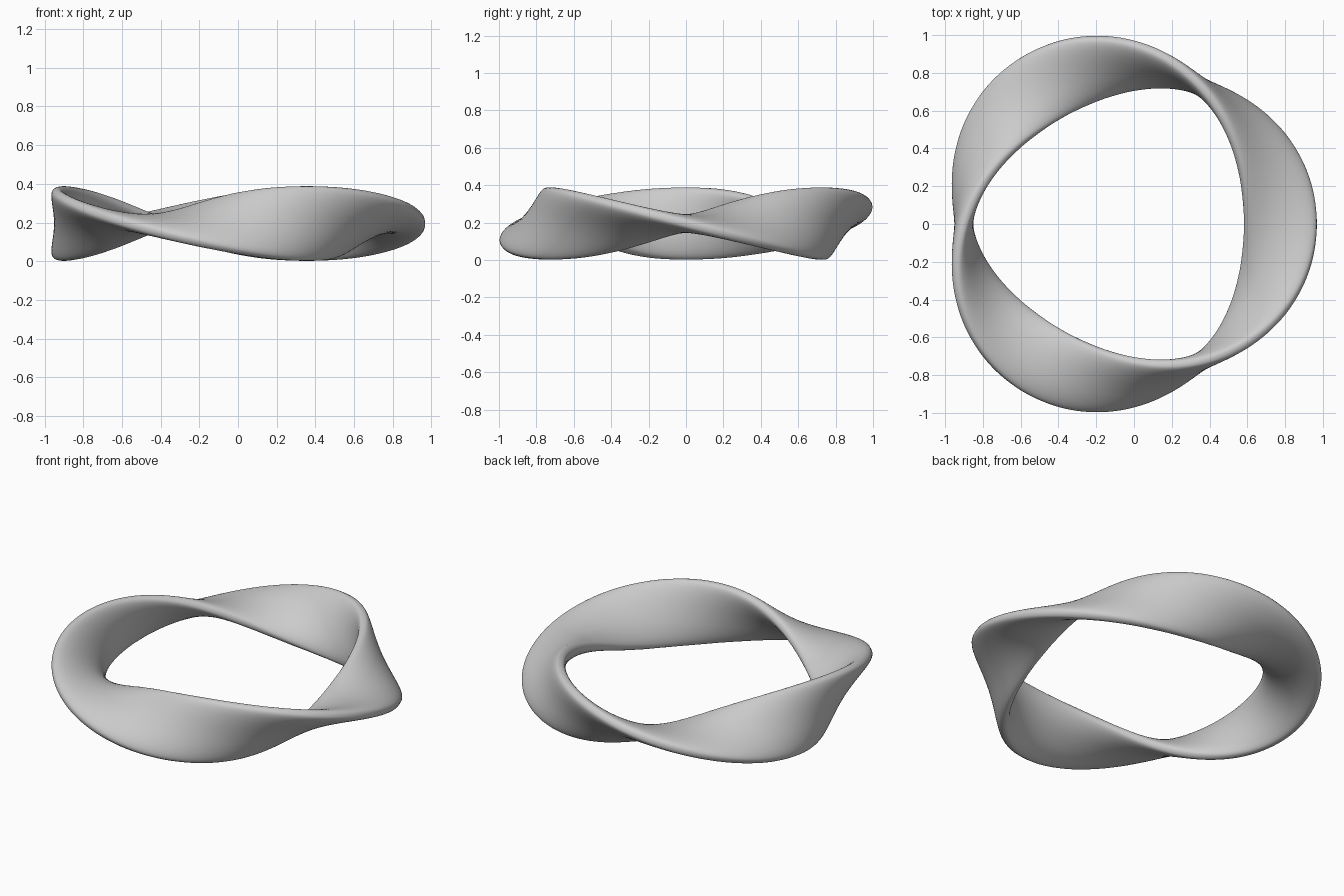
import bpy, bmesh
from math import sin, cos, pi, copysign

if "Cube" in bpy.data.objects:
    bpy.data.objects.remove(bpy.data.objects["Cube"])

R, CX, CZ = 0.838, -0.063, 0.195     # ring radius and centre
W, T, EXP = 0.193, 0.05, 2.8         # half width, half thickness, roundness of the section
SEG, N = 240, 40

def spow(v):
    return copysign(abs(v) ** (2 / EXP), v)

# rounded strap section
section = [(W * spow(cos(2 * pi * k / N)), T * spow(sin(2 * pi * k / N))) for k in range(N)]

# sweep around the ring with three half twists
bm = bmesh.new()
rings = []
for i in range(SEG):
    th = 2 * pi * i / SEG
    ph = -1.5 * th
    ring = []
    for a, b in section:
        r = R + a * cos(ph) - b * sin(ph)
        z = CZ + a * sin(ph) + b * cos(ph)
        ring.append(bm.verts.new((CX + r * cos(th), r * sin(th), z)))
    rings.append(ring)

# the last ring joins the first half a section further on
for i in range(SEG):
    nxt = rings[(i + 1) % SEG]
    s = N // 2 if i == SEG - 1 else 0
    for k in range(N):
        bm.faces.new((rings[i][k], nxt[(k + s) % N], nxt[(k + 1 + s) % N], rings[i][(k + 1) % N]))
bmesh.ops.recalc_face_normals(bm, faces=bm.faces)
for f in bm.faces:
    f.smooth = True

me = bpy.data.meshes.new("twisted_band")
bm.to_mesh(me)
bm.free()
band = bpy.data.objects.new("twisted_band", me)
bpy.context.collection.objects.link(band)
